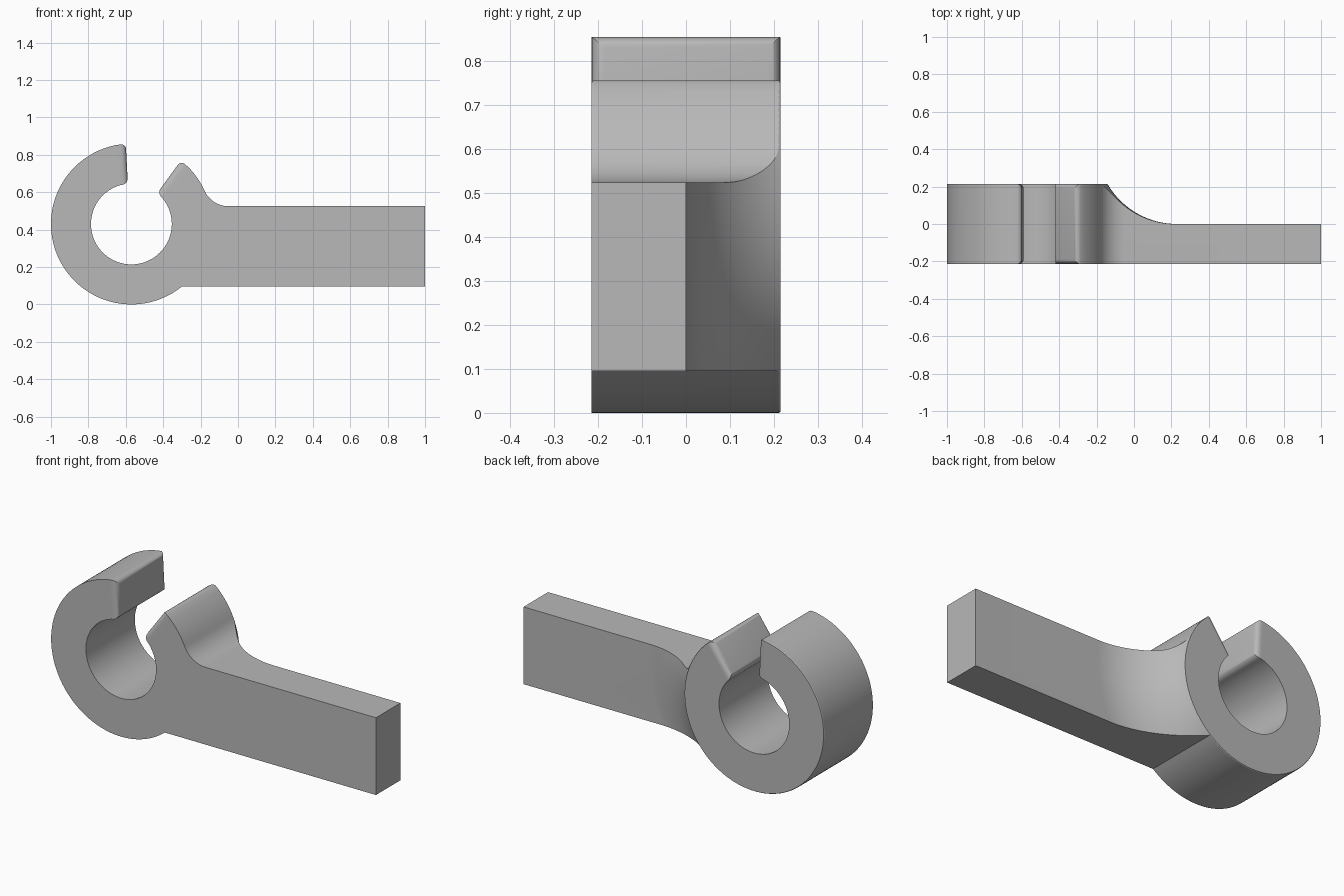
import bpy, bmesh
from math import radians, degrees, asin, atan2, sin, cos, hypot, pi

old = bpy.data.objects.get("Cube")
if old:
    bpy.data.objects.remove(old, do_unlink=True)

CX, CZ = -0.57, 0.43          # ring axis
R_OUT, R_IN = 0.43, 0.216
HALF = 0.215                  # half depth
BAR_LOW, BAR_TOP = 0.095, 0.525
FILLET_X = -0.05              # where the top fillet meets the bar


def arc(cx, cz, r, start, end, count):
    """Points on an arc, angles in degrees, both ends included."""
    angles = [radians(start + (end - start) * i / count) for i in range(count + 1)]
    return [(cx + r * cos(a), cz + r * sin(a)) for a in angles]


def ring_arc(r, start, end, count):
    return arc(CX, CZ, r, start, end, count)


def make_object(name, bm):
    bmesh.ops.recalc_face_normals(bm, faces=bm.faces[:])
    mesh = bpy.data.meshes.new(name)
    bm.to_mesh(mesh)
    bm.free()
    obj = bpy.data.objects.new(name, mesh)
    bpy.context.collection.objects.link(obj)
    return obj


# Single colour
grey = bpy.data.materials.new("plain_grey")
grey.use_nodes = True
colour = (0.48, 0.48, 0.48, 1)
grey.diffuse_color = colour
grey.node_tree.nodes["Principled BSDF"].inputs["Base Color"].default_value = colour

# Fillet tangent to both the ring and the top of the bar
dx, dz = FILLET_X - CX, BAR_TOP - CZ
fr = (dx * dx + dz * dz - R_OUT ** 2) / (2 * (R_OUT - dz))
join = degrees(atan2(dz + fr, dx))
low = degrees(asin((BAR_LOW - CZ) / R_OUT))

# Side outline: bar, top fillet, lug, bore, hook
lug_out, lug_in, hook_in, hook_out = 52, 50, 95, 94
outline = [(1, BAR_LOW), (1, BAR_TOP)]
outline += arc(FILLET_X, BAR_TOP + fr, fr, 270, 180 + join, 16)
outline += ring_arc(R_OUT, join, lug_out - 7, 8)[1:]
lip_a = len(outline)
outline += ring_arc(R_OUT, lug_out, lug_out, 1)[:1]
outline += ring_arc(R_IN, lug_in, lug_in, 1)[:1]
outline += ring_arc(R_IN, lug_in - 11, hook_in - 349, 80)
lip_b = len(outline)
outline += ring_arc(R_IN, hook_in, hook_in, 1)[:1]
outline += ring_arc(R_OUT, hook_out, hook_out, 1)[:1]
outline += ring_arc(R_OUT, hook_out + 7, 360 + low, 72)

# Extrude the outline and round the rims of both lip faces
bm = bmesh.new()
front = [bm.verts.new((x, -HALF, z)) for x, z in outline]
back = [bm.verts.new((x, HALF, z)) for x, z in outline]
bm.faces.new(front)
bm.faces.new(back[::-1])
lips = []
for i in range(len(outline)):
    j = (i + 1) % len(outline)
    face = bm.faces.new((front[i], back[i], back[j], front[j]))
    if i in (lip_a, lip_b):
        lips.append(face)
rims = [e for f in lips for e in f.edges]
bmesh.ops.bevel(bm, geom=rims, offset=0.028, segments=5, profile=0.5,
                affect='EDGES', clamp_overlap=False)
clip = make_object("hook_and_bar", bm)
clip.data.materials.append(grey)

# Lathed cutter: thins the bar and sweeps its back up to the ring
sweep, gap = 0.43, 0.001
r_end = 0.80
section = [(r, y) for r, y in arc(r_end, sweep, sweep, 270, 209.8, 24)]
section += [(R_OUT + gap, HALF + gap), (R_OUT + gap, 0.4), (2, 0.4), (2, 0)]
STEPS = 160
bm = bmesh.new()
rings = []
for k in range(STEPS):
    a = 2 * pi * k / STEPS
    rings.append([bm.verts.new((CX + r * cos(a), y, CZ + r * sin(a)))
                  for r, y in section])
for k in range(STEPS):
    p, q = rings[k], rings[(k + 1) % STEPS]
    for i in range(len(section)):
        j = (i + 1) % len(section)
        bm.faces.new((p[i], p[j], q[j], q[i]))
cutter = make_object("sweep_cutter", bm)
cutter.hide_render = True
cutter.data.materials.append(grey)

cut = clip.modifiers.new("back_sweep", 'BOOLEAN')
cut.operation = 'DIFFERENCE'
cut.solver = 'EXACT'
cut.object = cutter

bpy.ops.object.select_all(action='DESELECT')
clip.select_set(True)
bpy.context.view_layer.objects.active = clip
bpy.ops.object.modifier_apply(modifier=cut.name)
bpy.data.objects.remove(cutter, do_unlink=True)
bpy.ops.object.shade_smooth_by_angle(angle=radians(30))
